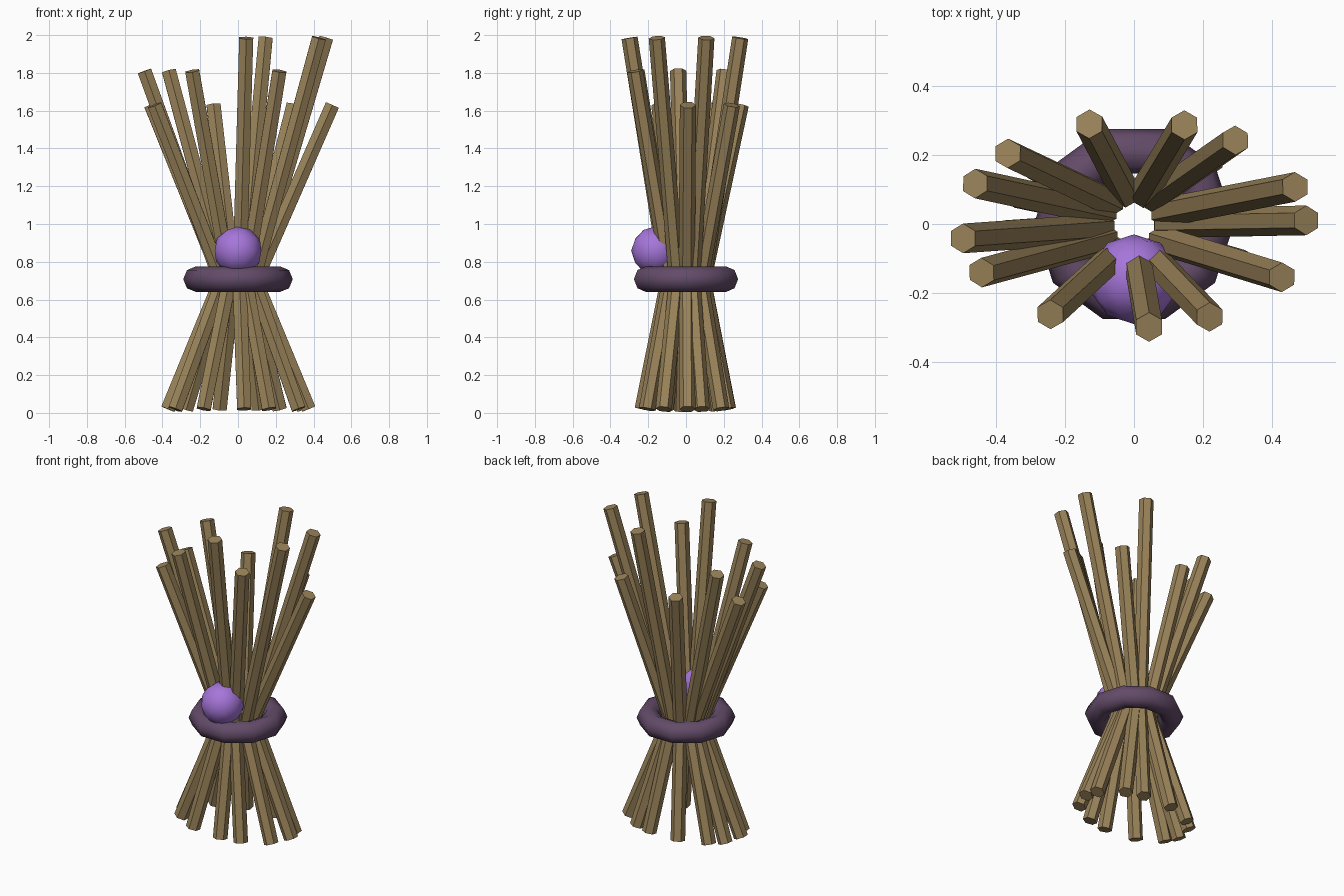
import bpy, math
from mathutils import Vector

if "Cube" in bpy.data.objects:
    bpy.data.objects.remove(bpy.data.objects["Cube"])


def material(name, rgb):
    m = bpy.data.materials.new(name)
    m.diffuse_color = (*rgb, 1)
    m.use_nodes = True
    m.node_tree.nodes["Principled BSDF"].inputs["Base Color"].default_value = m.diffuse_color
    return m


WOOD = material("dry_wood", (0.32, 0.225, 0.10))
BAND = material("dark_purple", (0.125, 0.07, 0.14))
GEM = material("bright_violet", (0.38, 0.18, 0.70))


def stick(name, a, b, radius=0.043):
    """Six-sided rod from a to b."""
    a, b = Vector(a), Vector(b)
    bpy.ops.mesh.primitive_cylinder_add(vertices=6, radius=radius,
                                        depth=(b - a).length, location=(a + b) / 2)
    ob = bpy.context.object
    ob.name = name
    ob.rotation_mode = 'QUATERNION'
    ob.rotation_quaternion = Vector((0, 0, 1)).rotation_difference(b - a)
    ob.data.materials.append(WOOD)


# Sticks: angle around the bundle and height of the upper end
SHORT, MID, TALL = 1.63, 1.81, 1.985
bundle = [(2, SHORT), (21, TALL), (54, SHORT), (73, TALL), (105, SHORT),
          (137, MID), (157, SHORT), (188, MID), (208, SHORT), (241, MID),
          (275, TALL), (296, MID), (329, TALL)]
WAIST = 0.70
for i, (deg, top) in enumerate(bundle):
    c, s = math.cos(math.radians(deg)), math.sin(math.radians(deg))
    waist = (0.093 * c, 0.093 * s, WAIST)
    stick(f"upper_stick_{i + 1}", waist, (0.50 * c, 0.30 * s, top))
    stick(f"lower_stick_{i + 1}", (0.375 * c, 0.23 * s, 0.02), waist)

# Binding ring around the waist
bpy.ops.mesh.primitive_torus_add(major_segments=10, minor_segments=8,
                                 major_radius=0.222, minor_radius=0.068,
                                 location=(0, 0, 0.708))
ring = bpy.context.object
ring.name = "binding_ring"
ring.data.materials.append(BAND)
bpy.ops.object.shade_smooth()

# Orb resting on the front of the ring
bpy.ops.mesh.primitive_ico_sphere_add(subdivisions=2, radius=0.13,
                                      location=(0, -0.16, 0.858))
orb = bpy.context.object
orb.name = "front_orb"
orb.data.materials.append(GEM)
bpy.ops.object.shade_smooth()
